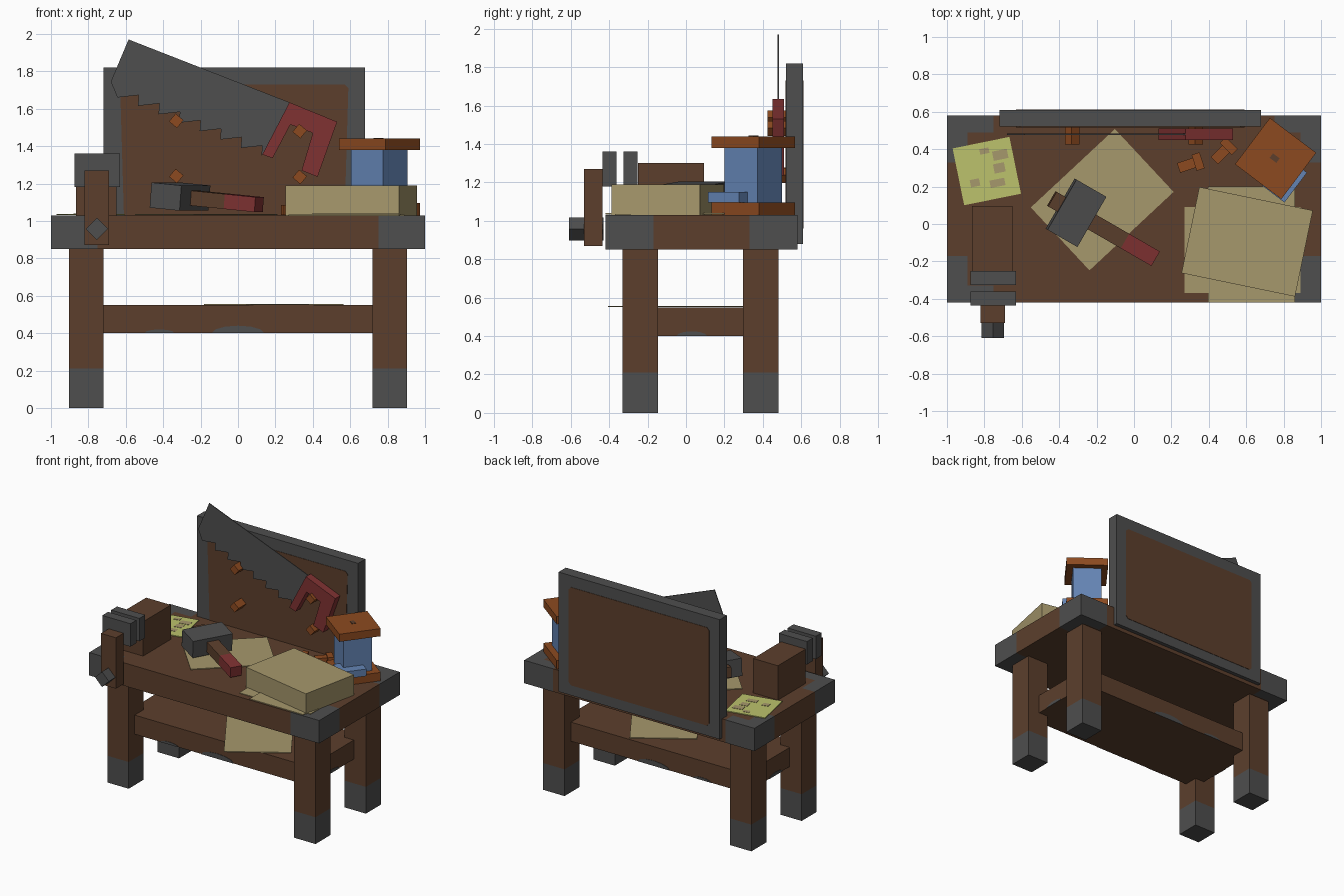
import bpy, bmesh, math
from mathutils import Vector, Matrix

cube = bpy.data.objects.get("Cube")
if cube:
    bpy.data.objects.remove(cube)


def material(name, hex_code):
    def lin(c):
        return c / 12.92 if c <= 0.04045 else ((c + 0.055) / 1.055) ** 2.4
    rgb = [lin(int(hex_code[i:i + 2], 16) / 255) for i in (0, 2, 4)]
    m = bpy.data.materials.new(name)
    m.use_nodes = True
    m.diffuse_color = (*rgb, 1)
    m.node_tree.nodes["Principled BSDF"].inputs["Base Color"].default_value = (*rgb, 1)
    return m


WOOD = material("dark wood", "5c3f2c")
IRON = material("iron grey", "4e4e4e")
PAPER = material("old paper", "a6986c")
LIME = material("lime paper", "bcc26c")
RED = material("red grip", "803232")
ORANGE = material("orange wood", "8c4a20")
BLUE = material("jar blue", "6484b4")


def finish(name, bm, mats):
    bmesh.ops.recalc_face_normals(bm, faces=bm.faces)
    me = bpy.data.meshes.new(name)
    bm.to_mesh(me)
    bm.free()
    for m in mats:
        me.materials.append(m)
    ob = bpy.data.objects.new(name, me)
    bpy.context.collection.objects.link(ob)
    return ob


def block(name, center, size, mat, rot=(0, 0, 0), cuts=(), rule=None, mat2=IRON):
    """Box, optionally cut at (axis, value) planes, second colour given by a face rule."""
    bm = bmesh.new()
    bmesh.ops.create_cube(bm, size=1, matrix=Matrix.Diagonal((*size, 1)))
    for axis, value in cuts:
        no = Vector((0, 0, 0))
        no[axis] = 1
        bmesh.ops.bisect_plane(bm, geom=bm.verts[:] + bm.edges[:] + bm.faces[:],
                               plane_co=no * value, plane_no=no)
    bm.normal_update()
    if rule:
        for f in bm.faces:
            f.material_index = int(rule(f.calc_center_median(), f.normal))
    ob = finish(name, bm, [mat, mat2] if rule else [mat])
    ob.location = center
    ob.rotation_euler = [math.radians(a) for a in rot]
    return ob


def span(name, x, y, z, mat, **kw):
    lo_hi = (x, y, z)
    return block(name, [(a + b) / 2 for a, b in lo_hi], [b - a for a, b in lo_hi], mat, **kw)


def prism(name, pts, y0, y1, mat):
    """Outline in x and z, extruded along y."""
    bm = bmesh.new()
    face = bm.faces.new([bm.verts.new((x, y0, z)) for x, z in pts])
    new = bmesh.ops.extrude_face_region(bm, geom=[face])["geom"]
    bmesh.ops.translate(bm, vec=(0, y1 - y0, 0),
                        verts=[g for g in new if isinstance(g, bmesh.types.BMVert)])
    return finish(name, bm, [mat])


# Table top with iron corners
def corner_iron(c, n):
    x, y = abs(c.x), abs(c.y)
    if abs(n.x) > 0.5:
        return y > 0.25
    if abs(n.y) > 0.5:
        return x > 0.75
    return x > 0.75 and y > 0.25 and (x > 0.89 or y > 0.41)


top_cuts = [(0, s * v) for s in (-1, 1) for v in (0.75, 0.89)]
top_cuts += [(1, s * v) for s in (-1, 1) for v in (0.25, 0.41)]
span("table_top", (-1, 1), (-0.42, 0.58), (0.85, 1.03), WOOD, cuts=top_cuts, rule=corner_iron)

# Legs with iron feet
for side, sx in (("left", 1), ("right", -1)):
    for end, y in (("front", -0.237), ("back", 0.388)):
        block(f"{end}_{side}_leg", (sx * 0.812, y, 0.425), (0.185, 0.185, 0.85), WOOD,
              cuts=[(2, -0.215)], rule=lambda c, n: c.z < -0.215)

# Shelf and its worn patches
span("shelf", (-0.8, 0.8), (-0.255, 0.4), (0.4, 0.55), WOOD)


def arc(cx, w, h, z):
    return [(cx + w * math.cos(math.pi * i / 6), z + h * math.sin(math.pi * i / 6)) for i in range(7)]


for y in (-0.258, 0.4):
    for cx, w, h in ((-0.42, 0.08, 0.02), (0, 0.14, 0.04)):
        prism("shelf_worn_patch", arc(cx, w, h, 0.4), y, y + 0.003, IRON)
for x in (-0.802, 0.802):
    patch = prism("shelf_end_patch", arc(0, 0.08, 0.025, 0.4), -0.002, 0.002, IRON)
    patch.location = (x, 0.03, 0)
    patch.rotation_euler.z = math.pi / 2

# Back board with framed panels
span("back_board", (-0.72, 0.68), (0.52, 0.61), (0.88, 1.82), IRON)
cham = 0.02
panel = [(-0.63, 0.96 + cham), (-0.63 + cham, 0.96), (0.59 - cham, 0.96), (0.59, 0.96 + cham),
         (0.59, 1.73 - cham), (0.59 - cham, 1.73), (-0.63 + cham, 1.73), (-0.63, 1.73 - cham)]
prism("back_panel", panel, 0.61, 0.613, WOOD)
prism("front_panel", [(x, max(z, 1.03)) for x, z in panel[1:3] + panel[4:]], 0.517, 0.52, WOOD)

# Vise
span("vise_block", (-0.865, -0.65), (-0.25, 0.095), (1.03, 1.3), WOOD)
for name, y in (("vise_inner_jaw", -0.325), ("vise_outer_jaw", -0.435)):
    span(name, (-0.875, -0.63), (y, y + 0.073), (1.18, 1.36), IRON)
span("vise_arm", (-0.82, -0.69), (-0.53, -0.435), (0.87, 1.27), WOOD)
block("vise_screw", (-0.755, -0.52, 0.957), (0.085, 0.18, 0.085), IRON, rot=(0, 45, 0))

# Loose papers
block("table_paper", (-0.17, 0.13, 1.034), (0.615, 0.46, 0.006), PAPER, rot=(0, 0, 43))
block("shelf_paper", (0.19, -0.01, 0.554), (0.48, 0.63, 0.006), PAPER, rot=(0, 0, 33))
block("lime_note", (-0.787, 0.283, 1.034), (0.31, 0.31, 0.006), LIME, rot=(0, 0, 11.5))
for x, y, w, d in ((-0.8, 0.39, 0.05, 0.03), (-0.715, 0.37, 0.08, 0.05), (-0.72, 0.3, 0.06, 0.05),
                   (-0.85, 0.22, 0.05, 0.04), (-0.73, 0.22, 0.08, 0.04)):
    block("note_stain", (x, y, 1.038), (w, d, 0.003), PAPER, rot=(0, 0, 11.5))

# Paper stack
block("paper_stack", (0.605, -0.095, 1.11), (0.62, 0.47, 0.16), PAPER, rot=(0, 0, -11.7))
span("stack_sheet_long", (0.395, 0.86), (-0.42, 0.2), (1.034, 1.04), PAPER)
span("stack_sheet_wide", (0.27, 0.89), (-0.37, 0.09), (1.03, 1.035), PAPER)

# Lantern jar
turn = (0, 0, -37)
for name, z, h in (("jar_base", 1.063, 0.066), ("jar_lid", 1.41, 0.06)):
    block(name, (0.757, 0.35, z), (0.31, 0.31, h), ORANGE, rot=turn)
block("jar_body", (0.755, 0.35, 1.238), (0.215, 0.215, 0.285), BLUE, rot=turn)
block("jar_step", (0.805, 0.24, 1.122), (0.2, 0.15, 0.055), BLUE, rot=(0, 0, 53))
block("jar_lid_mark", (0.752, 0.352, 1.441), (0.045, 0.03, 0.004), WOOD, rot=turn)

# Hammer, leaning along its handle
tilt = (0, 5, -30)
origin = Vector((-0.31, 0.06, 1.13))
direction = Matrix.Rotation(math.radians(-30), 3, 'Z') @ Matrix.Rotation(math.radians(5), 3, 'Y') @ Vector((1, 0, 0))
block("hammer_head", origin, (0.185, 0.31, 0.135), IRON, rot=tilt)
for name, a, b, mat in (("hammer_handle", -0.15, 0.3, WOOD), ("hammer_grip", 0.3, 0.49, RED)):
    block(name, origin + direction * (a + b) / 2, (b - a, 0.09, 0.08), mat, rot=tilt)

# Saw blade with teeth, and its grip
start, end = Vector((-0.645, 1.66)), Vector((0.125, 1.345))
along = end - start
up = Vector((-along.y, along.x)).normalized() * 0.055
teeth = 7
blade = [(0.275, 1.634), (-0.585, 1.97), (-0.68, 1.745)]
for i in range(teeth):
    blade += [tuple(start + along * i / teeth), tuple(start + along * (i + 0.85) / teeth + up)]
blade.append(tuple(end))
prism("saw_blade", blade, 0.477, 0.483, IRON)
grip = [(0.275, 1.634), (0.53, 1.53), (0.425, 1.235), (0.34, 1.27),
        (0.4, 1.47), (0.28, 1.515), (0.185, 1.335), (0.13, 1.355)]
prism("saw_grip", grip, 0.45, 0.51, RED)

# Pegs on the board and fallen on the table
for x, z in ((-0.33, 1.535), (-0.33, 1.24), (0.33, 1.48), (0.33, 1.235)):
    block("board_peg", (x, 0.472, z), (0.055, 0.095, 0.055), ORANGE, rot=(0, 40, 0))
for x, y, a in ((0.3, 0.32, 18), (0.475, 0.385, 45)):
    block("fallen_peg", (x, y, 1.058), (0.13, 0.055, 0.055), ORANGE, rot=(0, 0, a))
    off = Matrix.Rotation(math.radians(a), 3, 'Z') @ Vector((0.045, 0, 0))
    block("fallen_peg_head", Vector((x, y, 1.062)) + off, (0.045, 0.09, 0.064), ORANGE, rot=(0, 0, a))
